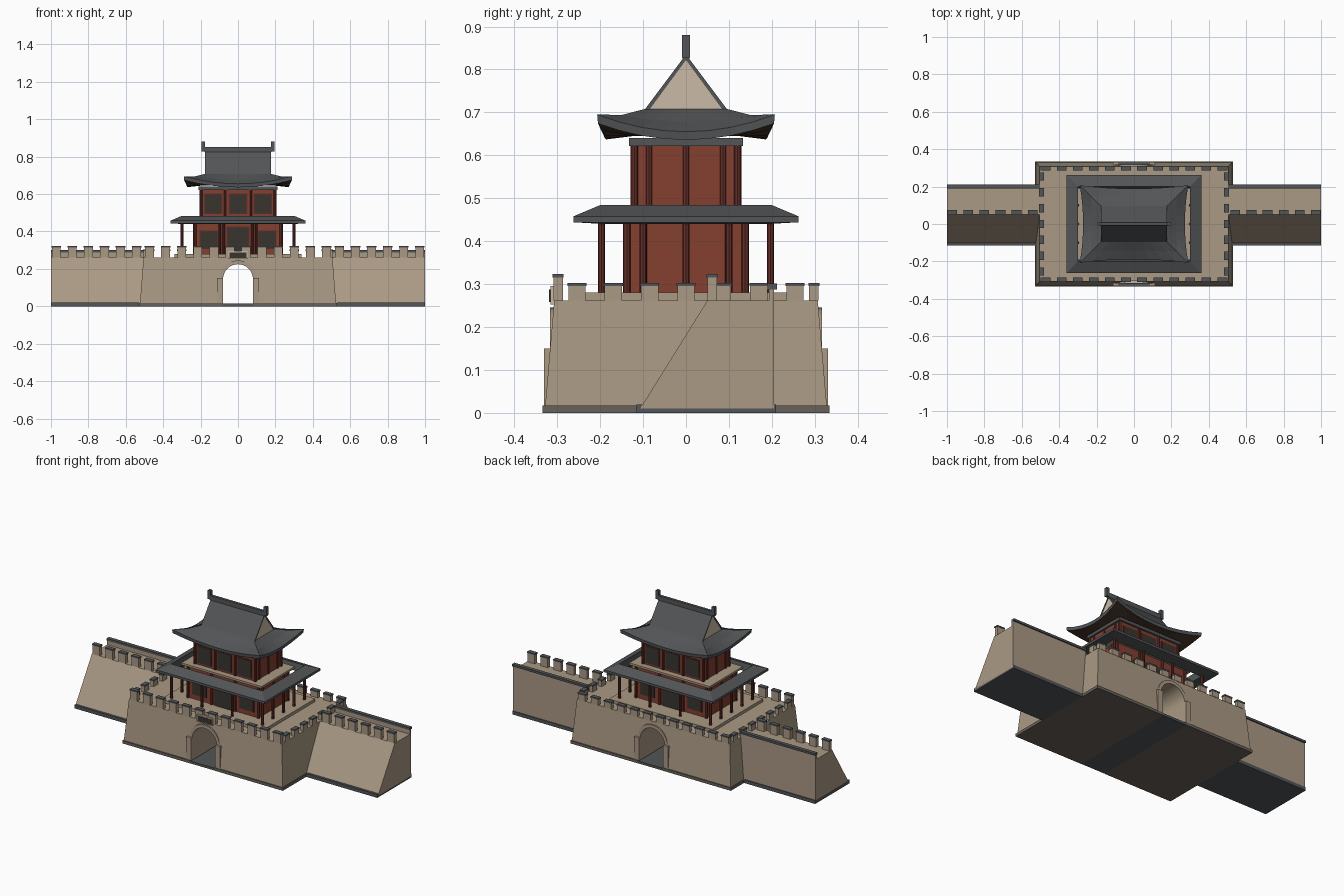
import bpy, bmesh
from math import pi, cos, sin

if "Cube" in bpy.data.objects:
    bpy.data.objects.remove(bpy.data.objects["Cube"])


def mat(name, r, g, b):
    m = bpy.data.materials.new(name)
    m.diffuse_color = (r, g, b, 1)
    m.use_nodes = True
    m.node_tree.nodes["Principled BSDF"].inputs["Base Color"].default_value = m.diffuse_color
    return m


STONE = mat("stone", .40, .32, .23)
BASE = mat("base_stone", .14, .12, .10)
SLATE = mat("slate", .085, .09, .095)
RED = mat("red_wood", .23, .05, .03)
DARKRED = mat("dark_red_wood", .13, .028, .02)
PANEL = mat("dark_panel", .04, .035, .03)
BROWN = mat("brown_wood", .07, .04, .025)
PLASTER = mat("plaster", .60, .49, .38)


def mesh(name, verts, faces, m):
    me = bpy.data.meshes.new(name)
    me.from_pydata(verts, [], faces)
    bm = bmesh.new()
    bm.from_mesh(me)
    bmesh.ops.remove_doubles(bm, verts=bm.verts, dist=1e-5)
    bmesh.ops.recalc_face_normals(bm, faces=bm.faces)
    bm.to_mesh(me)
    bm.free()
    me.materials.append(m)
    ob = bpy.data.objects.new(name, me)
    bpy.context.collection.objects.link(ob)
    return ob


def loft(name, rings, m, caps=True, closed=False):
    """Skin equal-length closed rings."""
    n, k = len(rings[0]), len(rings)
    faces = [(i * n + j, i * n + (j + 1) % n, (i + 1) % k * n + (j + 1) % n, (i + 1) % k * n + j)
             for i in range(k if closed else k - 1) for j in range(n)]
    if caps and not closed:
        faces += [tuple(range(n)), tuple(range((k - 1) * n, k * n))]
    return mesh(name, [v for r in rings for v in r], faces, m)


def rect(x, y, z):
    return [(-x, -y, z), (x, -y, z), (x, y, z), (-x, y, z)]


def box(name, x0, x1, y0, y1, z0, z1, m):
    r = lambda z: [(x0, y0, z), (x1, y0, z), (x1, y1, z), (x0, y1, z)]
    return loft(name, [r(z0), r(z1)], m)


def prism_x(name, prof, x0, x1, m):
    return loft(name, [[(x, y, z) for y, z in prof] for x in (x0, x1)], m)


def prism_y(name, prof, y0, y1, m):
    return loft(name, [[(x, y, z) for x, z in prof] for y in (y0, y1)], m)


def merlon(name, x, y, w, d, z0, z1):
    box(name, x - w / 2, x + w / 2, y - d / 2, y + d / 2, z0, z1 - .008, STONE)
    w, d = w + .005, d + .004
    box(name + "_cap", x - w / 2, x + w / 2, y - d / 2, y + d / 2, z1 - .008, z1, SLATE)


def post(name, x, y, r, z0, z1, n=8):
    ring = lambda z: [(x + r * cos(2 * pi * i / n), y + r * sin(2 * pi * i / n), z) for i in range(n)]
    loft(name, [ring(z0), ring(z1)], DARKRED)


# gate block with arched tunnel
TOP, R, SPRING = .262, .08, .145
gate = loft("gate_block", [rect(.525, .329, .005), rect(.505, .307, TOP)], STONE)
arc = [(cos(pi * i / 16), sin(pi * i / 16)) for i in range(17)]
cutter = prism_y("tunnel_cutter", [(R, -.1)] + [(R * c, SPRING + R * s) for c, s in arc] + [(-R, -.1)],
                 -.5, .5, STONE)
cutter.hide_render = True
cutter.hide_viewport = True
mod = gate.modifiers.new("tunnel", "BOOLEAN")
mod.operation, mod.object, mod.solver = "DIFFERENCE", cutter, "EXACT"
box("tunnel_floor", -R, R, -.333, .333, 0, .014, SLATE)
for s in (-1, 1):
    box("gate_plinth", *sorted((s * R, s * .53)), -.334, .334, 0, .017, BASE)
    ya, yb = sorted((s * .295, s * .331))
    for t in (-1, 1):
        box("arch_jamb", *sorted((t * R, t * .112)), ya, yb, .017, .15, STONE)
    ring = [(.1 * c, SPRING + .1 * q) for c, q in arc] + [(R * c, SPRING + R * q) for c, q in arc[::-1]]
    prism_y("arch_ring", ring, *sorted((s * .295, s * .317)), STONE)

# plaque over the arch
box("plaque_frame", -.052, .052, -.316, -.303, .252, .295, PLASTER)
box("plaque_panel", -.045, .045, -.319, -.315, .258, .288, PANEL)

# gate battlements: taller in front
for i in range(12):
    x = -.473 + .086 * i
    merlon("front_merlon", x, -.298, .047, .022, TOP, .323)
    merlon("back_merlon", x, .298, .047, .022, TOP, .303)
for s in (-1, 1):
    for i in range(7):
        merlon("side_merlon", s * .495, -.254 + i * .0847, .022, .04, TOP, .303)

# flanking walls
for s in (-1, 1):
    prism_x("side_wall", [(-.107, .01), (.205, .01), (.205, TOP), (.05, TOP)], s * .5, s * 1, STONE)
    box("side_wall_plinth", *sorted((s * .53, s * 1)), -.115, .21, 0, .02, SLATE)
    xa, xb = sorted((s * .505, s * 1))
    box("back_parapet", xa, xb, .193, .205, TOP, .288, STONE)
    box("back_coping", xa, xb, .19, .212, .288, .301, SLATE)
    for i in range(6):
        merlon("wall_merlon", s * (.972 - .086 * i), .061, .047, .022, TOP, .323)

# tower podium, storeys and floor slab
box("podium", -.34, .34, -.24, .24, TOP - .002, .28, STONE)
box("lower_storey", -.232, .232, -.138, .138, .28, .475, RED)
box("balcony_floor", -.265, .265, -.157, .157, .472, .484, STONE)
box("upper_storey", -.2, .2, -.122, .122, .484, .63, RED)
box("top_beam", -.21, .21, -.133, .133, .622, .64, SLATE)


def bays(name, hx, hy, z0, z1):
    for s in (-1, 1):
        for i in range(4):
            post(name + "_pilaster", hx * (2 * i / 3 - 1), s * hy, .009, z0, z1)
        for y in (-hy * .72, 0, hy * .72):
            post(name + "_side_pilaster", s * hx, y, .008, z0, z1)


bays("lower", .232, .138, .28, .475)
bays("upper", .198, .12, .484, .622)

# windows and doors, front and back
for s in (-1, 1):
    for i in (-1, 0, 1):
        for name, cx, hw, y, z0, z1 in (
                ("upper_window", i * .132, .044, .122, .497, .598),
                ("lower_window" if i else "door", i * .155, .045 if i else .056, .138,
                 .31 if i else .28, .4 if i else .42)):
            ya, yb = sorted((s * (y - .004), s * (y + .003)))
            box(name + "_frame", cx - hw - .006, cx + hw + .006, ya, yb, z0 - .004, z1 + .006, DARKRED)
            ya, yb = sorted((s * y, s * (y + .005)))
            box(name, cx - hw, cx + hw, ya, yb, z0, z1, PANEL)

# veranda columns
for s in (-1, 1):
    for i in range(4):
        post("veranda_column", -.3 + .2 * i, s * .197, .008, .28, .445)
    for i in (-1, 0, 1):
        post("veranda_column", s * .3, i * .1, .008, .28, .445)

# lower skirt roof: open ring
loft("skirt_roof", [rect(.36, .262, .444), rect(.36, .262, .458), rect(.3, .2, .484), rect(.3, .19, .44)],
     SLATE, closed=True)

# upper roof: hip skirt with upswept corners
N = 8


def roof_ring(hx, hy, z, pull=0, lift=0):
    pts = []
    for k in range(4):
        for i in range(N):
            t = 2 * i / N - 1
            q, u = 1 - t * t, t
            a, b = (hx, hy - pull * q) if k % 2 == 0 else (hx - pull * q, hy)
            x, y = [(u * a, -b), (a, u * b), (-u * a, b), (-a, -u * b)][k]
            pts.append((x, y, z + lift * t * t))
    return pts


GX, GY, GZ = .175, .095, .708
loft("hip_roof", [roof_ring(GX, GY, GZ), roof_ring(.232, .15, .679, .008, .015),
                  roof_ring(.29, .207, .655, .018, .04), roof_ring(.288, .205, .636, .018, .038)],
     SLATE, caps=False)
loft("soffit", [roof_ring(.287, .204, .637, .018, .038), roof_ring(.2, .122, .645)], BROWN, caps=False)

# gable roof, ridge and ridge ends
for s in (-1, 1):
    prism_x("gable_slope", [(0, .835), (s * GY, GZ), (s * (GY - .008), GZ - .004), (0, .822)],
            -GX - .002, GX + .002, SLATE)
    mesh("gable_end", [(s * GX, -GY + .004, GZ - .002), (s * GX, GY - .004, GZ - .002), (s * GX, 0, .83)],
         [(0, 1, 2)], PLASTER)
    box("ridge_end", *sorted((s * .176, s * .194)), -.009, .009, .828, .88, SLATE)
box("ridge", -.178, .178, -.008, .008, .824, .852, SLATE)
